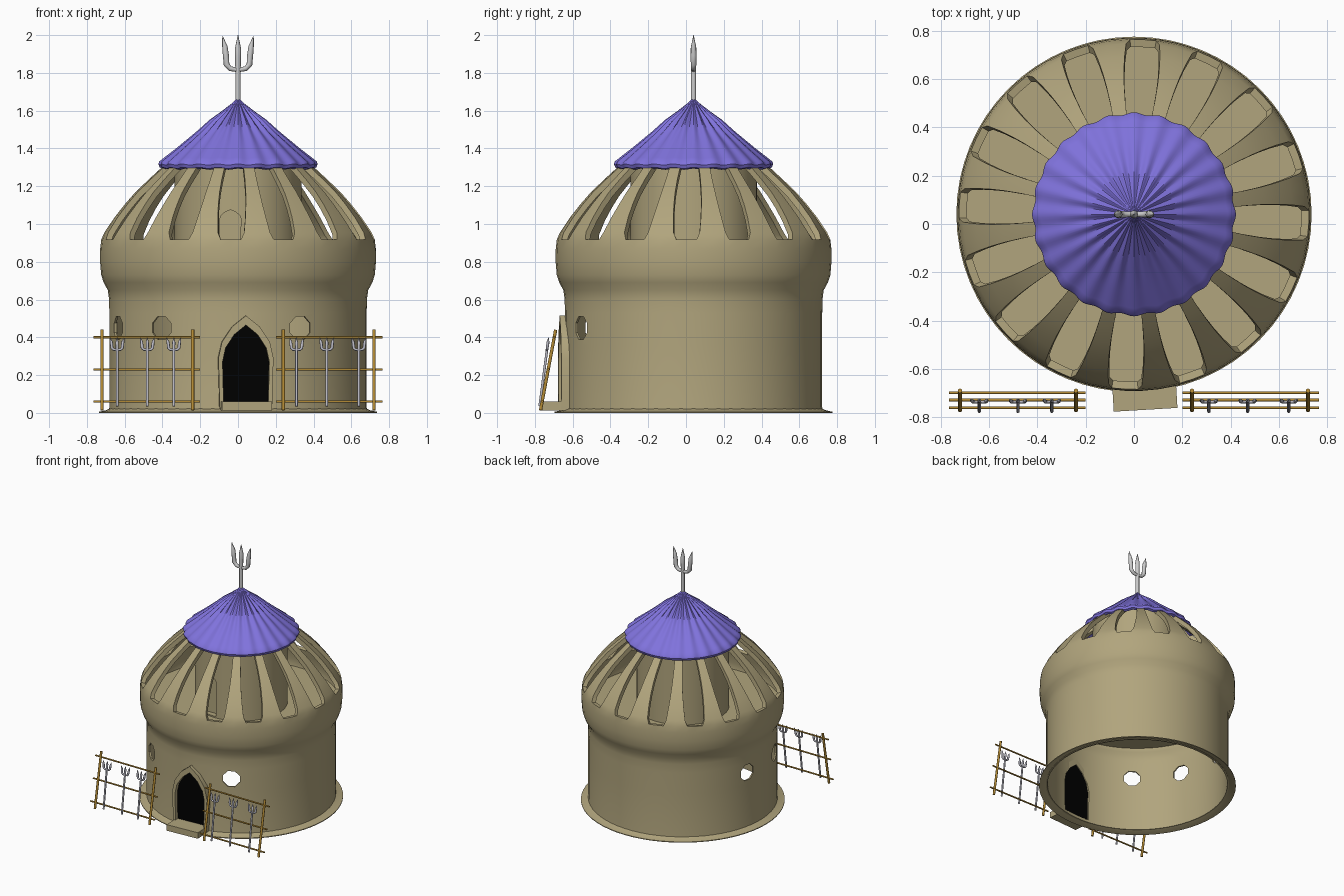
import bpy, bmesh, math
from mathutils import Vector

if "Cube" in bpy.data.objects:
    bpy.data.objects.remove(bpy.data.objects["Cube"])

CY = 0.04            # centre of the round house in y
TAU = 2 * math.pi


def material(name, rgb):
    m = bpy.data.materials.new(name)
    m.diffuse_color = (*rgb, 1)
    m.use_nodes = True
    m.node_tree.nodes["Principled BSDF"].inputs["Base Color"].default_value = m.diffuse_color
    return m


CLAY = material("clay", (0.44, 0.375, 0.205))
CLOTH = material("purple cloth", (0.215, 0.17, 0.72))
GOLD = material("golden wood", (0.46, 0.26, 0.035))
STEEL = material("light steel", (0.60, 0.60, 0.60))
IRON = material("bluish iron", (0.50, 0.50, 0.57))
BLACK = material("black", (0, 0, 0))


def smooth(ob, angle=30):
    bpy.ops.object.select_all(action='DESELECT')
    ob.select_set(True)
    bpy.context.view_layer.objects.active = ob
    bpy.ops.object.shade_smooth_by_angle(angle=math.radians(angle))


def finish(name, bm, mat, loc=(0, 0, 0), rot=(0, 0, 0), recalc=True, angle=30):
    if recalc:
        bmesh.ops.recalc_face_normals(bm, faces=bm.faces)
    me = bpy.data.meshes.new(name)
    bm.to_mesh(me)
    bm.free()
    ob = bpy.data.objects.new(name, me)
    bpy.context.collection.objects.link(ob)
    ob.location, ob.rotation_euler = loc, rot
    me.materials.append(mat)
    smooth(ob, angle)
    return ob


def lathe(name, profile, n, mat, fold=None):
    """Closed ring profile (r, z) revolved around the house axis."""
    bm = bmesh.new()
    rings = []
    for i in range(n):
        t = TAU * i / n
        pts = [fold(r, z, t) if fold else (r, z) for r, z in profile]
        rings.append([bm.verts.new((r * math.cos(t), r * math.sin(t), z)) for r, z in pts])
    m = len(profile)
    for i in range(n):
        a, b = rings[i], rings[(i + 1) % n]
        for j in range(m):
            k = (j + 1) % m
            bm.faces.new((a[j], b[j], b[k], a[k]))
    bmesh.ops.remove_doubles(bm, verts=bm.verts, dist=1e-5)
    return finish(name, bm, mat, (0, CY, 0))


def prism(name, poly, y0, y1, mat, turn=0):
    """Outline (x, z) extruded in y, then turned around the house axis."""
    bm = bmesh.new()
    f = bm.faces.new([bm.verts.new((x, y0, z)) for x, z in poly])
    ext = bmesh.ops.extrude_face_region(bm, geom=[f])
    for v in ext['geom']:
        if isinstance(v, bmesh.types.BMVert):
            v.co.y = y1
    return finish(name, bm, mat, (0, CY, 0), (0, 0, turn))


def cut(ob, cutter):
    cutter.hide_render = True
    mod = ob.modifiers.new("cut", 'BOOLEAN')
    mod.object, mod.operation, mod.solver = cutter, 'DIFFERENCE', 'EXACT'
    bpy.context.view_layer.objects.active = ob
    bpy.ops.object.modifier_apply(modifier="cut")
    bpy.data.objects.remove(cutter)
    smooth(ob)


def arch(w, z0, z1, zp):
    """Pointed arch outline, from bottom left to bottom right."""
    h = zp - z1
    left = [(-w * 0.95, z0), (-w, z1), (-w * 0.87, z1 + h * .38), (-w * 0.5, z1 + h * .74)]
    return left + [(0, zp)] + [(-x, z) for x, z in reversed(left)]


def tube(bm, pts, radii, n=10):
    rings = []
    pts = [Vector(p) for p in pts]
    for i, p in enumerate(pts):
        d = (pts[min(i + 1, len(pts) - 1)] - pts[max(i - 1, 0)]).normalized()
        q = Vector((0, 0, 1)).rotation_difference(d)
        rings.append([bm.verts.new(p + q @ Vector((radii[i] * math.cos(TAU * k / n),
                      radii[i] * math.sin(TAU * k / n), 0))) for k in range(n)])
    for a, b in zip(rings, rings[1:]):
        for k in range(n):
            bm.faces.new((a[k], a[(k + 1) % n], b[(k + 1) % n], b[k]))
    bm.faces.new(rings[0][::-1])
    bm.faces.new(rings[-1])


def trident(name, foot, shaft, w, h, r, mat, lean=0):
    bm = bmesh.new()
    tube(bm, [(0, 0, 0), (0, 0, shaft)], [r, r])
    tube(bm, [(0, 0, shaft - .01), (0, 0, shaft + h * .35), (0, 0, shaft + h * .6), (0, 0, shaft + h)],
         [r, r * 1.1, r * 1.2, r * .1])
    for s in (-1, 1):
        path = [(0, 0), (.5, .04), (.74, .16), (.78, .42), (.85, .68), (1, .97)]
        tube(bm, [(s * x * w, 0, shaft + z * h) for x, z in path],
             [r * k for k in (.8, .95, 1.1, 1.15, 1, .1)])
    return finish(name, bm, mat, foot, (lean, 0, 0), angle=70)


# Wall and ribbed dome as one shell: rows of (radius, z, open share of a sector)
rows = [(.684, .012, .5), (.682, .03, .5), (.682, .36, .5), (.682, .53, .5), (.683, .60, .5), (.69, .65, .5),
        (.712, .69, .5), (.725, .73, .5), (.731, .80, .5), (.730, .87, .45), (.724, .918, .38),
        (.708, .955, .50), (.655, 1.035, .57), (.60, 1.105, .62), (.545, 1.168, .65),
        (.475, 1.235, .66), (.415, 1.29, .64), (.345, 1.35, .62), (.33, 1.365, .62)]
FIRST, LAST = 10, 16     # bands holding the openings
bm = bmesh.new()
N = 16
grid = []
for r, z, f in rows:
    ring = []
    for s in range(N):
        for u in (-f / 2, 0, f / 2, .5):
            t = math.radians(87) + TAU * (s + u) / N
            ring.append(bm.verts.new((r * math.cos(t), r * math.sin(t), z)))
    grid.append(ring)
for j in range(len(rows) - 1):
    for i in range(4 * N):
        if i % 4 < 2 and FIRST <= j <= LAST:
            continue
        k = (i + 1) % (4 * N)
        bm.faces.new((grid[j][i], grid[j][k], grid[j + 1][k], grid[j + 1][i]))
bmesh.ops.delete(bm, geom=[v for v in bm.verts if not v.link_faces], context='VERTS')
wall = finish("wall_and_ribbed_dome", bm, CLAY, (0, CY, 0), recalc=False)
group = wall.vertex_groups.new(name="ribs")      # thick ribs, thin wall
group.add([v.index for v in wall.data.vertices if v.co.z > .85], 1, 'REPLACE')
mod = wall.modifiers.new("thickness", 'SOLIDIFY')
mod.thickness, mod.offset = .032, -1
mod.vertex_group, mod.thickness_vertex_group = "ribs", .38
bpy.ops.object.modifier_apply(modifier="thickness")
smooth(wall)

# Octagonal window holes
octagon = [(.066 * math.cos(TAU * (k + .5) / 8), .45 + .066 * math.sin(TAU * (k + .5) / 8)) for k in range(8)]
for deg in (299, 233.5, 201, 168):
    cut(wall, prism("window_cutter", octagon, -.8, -.5, CLAY, math.radians(deg - 270)))

# Doorway: opening, black panel, pointed frame and step
turn = math.radians(3.4)
inner = arch(.124, .03, .27, .465)
cut(wall, prism("door_cutter", inner, -.8, -.5, CLAY, turn))
prism("door_panel", inner, -.678, -.670, BLACK, turn)
prism("door_frame", arch(.146, .02, .29, .515) + inner[::-1], -.71, -.665, CLAY, turn)
prism("door_step", [(-.132, .012), (.132, .012), (.132, .06), (-.132, .06)], -.81, -.67, CLAY, turn)

# Foot flange, a thin sloping skirt
lathe("foot_flange", [(.735, 0), (.735, .006), (.70, .014), (.678, .024), (.676, .018), (.70, .008)], 64, CLAY)

# Upper floor and inner tower with a small front doorway
lathe("upper_floor", [(0, .735), (.72, .735), (.72, .75), (0, .75)], 48, CLAY)
tower = lathe("inner_tower", [(0, .74), (.335, .74), (.335, 1.36), (0, 1.36)], 48, CLAY)
niche = [(x - .04, z) for x, z in arch(.055, .76, 1.03, 1.075)]
cut(tower, prism("niche_cutter", niche, -.5, -.29, CLAY))


# Pleated cloth roof, deepest folds half way up
def pleat(r, z, t):
    k = math.cos(24 * t)
    depth = .009 * math.exp(-((r - .15) / .07) ** 2) + .003 * min(r / .2, 1)
    return r + .03 * k * max(0, r - .25), z + depth * k


lathe("cloth_roof", [(0, 1.672), (.03, 1.64), (.09, 1.589), (.15, 1.541), (.22, 1.483), (.32, 1.402),
                     (.385, 1.35), (.412, 1.328), (.417, 1.315), (.41, 1.297), (.39, 1.29),
                     (.375, 1.31), (.33, 1.37), (0, 1.37)],
      192, CLOTH, pleat)

# Roof trident
trident("roof_trident", (0, CY, 1.64), .175, .082, .185, .014, STEEL)

# Two leaning racks with three small tridents each
for side, xs in ((-1, (-.64, -.48, -.34)), (1, (.31, .47, .64))):
    label = "left" if side < 0 else "right"
    bm = bmesh.new()
    for x in (.24, .72):
        tube(bm, [(side * x, -.77, .015), (side * x, -.69, .44)], [.009, .009])
    for y, z in ((-.76, .06), (-.728, .23), (-.698, .40)):
        tube(bm, [(side * .2, y, z), (side * .765, y, z)], [.006, .006])
    finish(label + "_rack", bm, GOLD, angle=70)
    for i, x in enumerate(xs):
        trident(f"{label}_rack_trident_{i + 1}", (x, -.775, .035), .30, .037, .068, .007, IRON, -.13)
